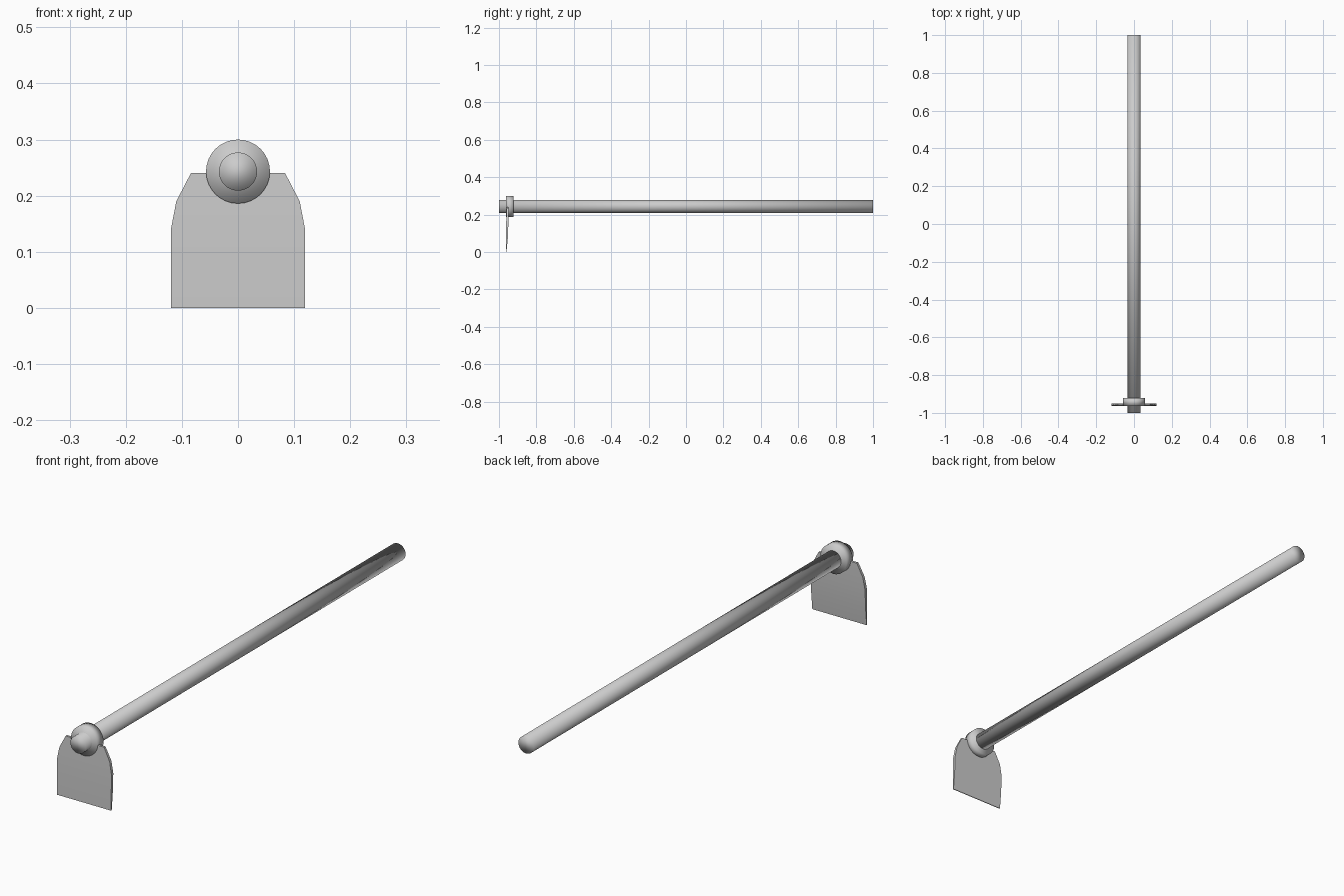
import bpy, bmesh, math

if "Cube" in bpy.data.objects:
    bpy.data.objects.remove(bpy.data.objects["Cube"])

AXIS_Z = 0.243


def rod(name, radius, y0, y1):
    """Smooth cylinder lying along y."""
    bpy.ops.mesh.primitive_cylinder_add(
        vertices=32, radius=radius, depth=y1 - y0,
        location=(0, (y0 + y1) / 2, AXIS_Z), rotation=(math.pi / 2, 0, 0))
    ob = bpy.context.object
    ob.name = name
    bpy.ops.object.shade_smooth()
    return ob


# Long handle and the eye collar around it
rod("handle", 0.034, -1.0, 1.0)
rod("collar", 0.057, -0.963, -0.922)

# Blade: stacked rows of (half width, z, front y, back y), thinning to the cutting edge
rows = [
    (0.119, 0.000, -0.963, -0.960),
    (0.119, 0.070, -0.963, -0.953),
    (0.119, 0.143, -0.962, -0.950),
    (0.110, 0.190, -0.960, -0.949),
    (0.084, 0.240, -0.958, -0.949),
]
bm = bmesh.new()
rings = [[bm.verts.new(p) for p in ((-w, f, z), (w, f, z), (w, b, z), (-w, b, z))]
         for w, z, f, b in rows]
for lo, hi in zip(rings, rings[1:]):
    for i in range(4):
        j = (i + 1) % 4
        bm.faces.new((lo[i], lo[j], hi[j], hi[i]))
bm.faces.new(rings[0][::-1])
bm.faces.new(rings[-1])
bmesh.ops.recalc_face_normals(bm, faces=bm.faces)
mesh = bpy.data.meshes.new("blade")
bm.to_mesh(mesh)
bm.free()
blade = bpy.data.objects.new("blade", mesh)
bpy.context.collection.objects.link(blade)
bpy.ops.object.select_all(action='DESELECT')
blade.select_set(True)
bpy.context.view_layer.objects.active = blade
bpy.ops.object.shade_smooth_by_angle(angle=math.radians(30))
